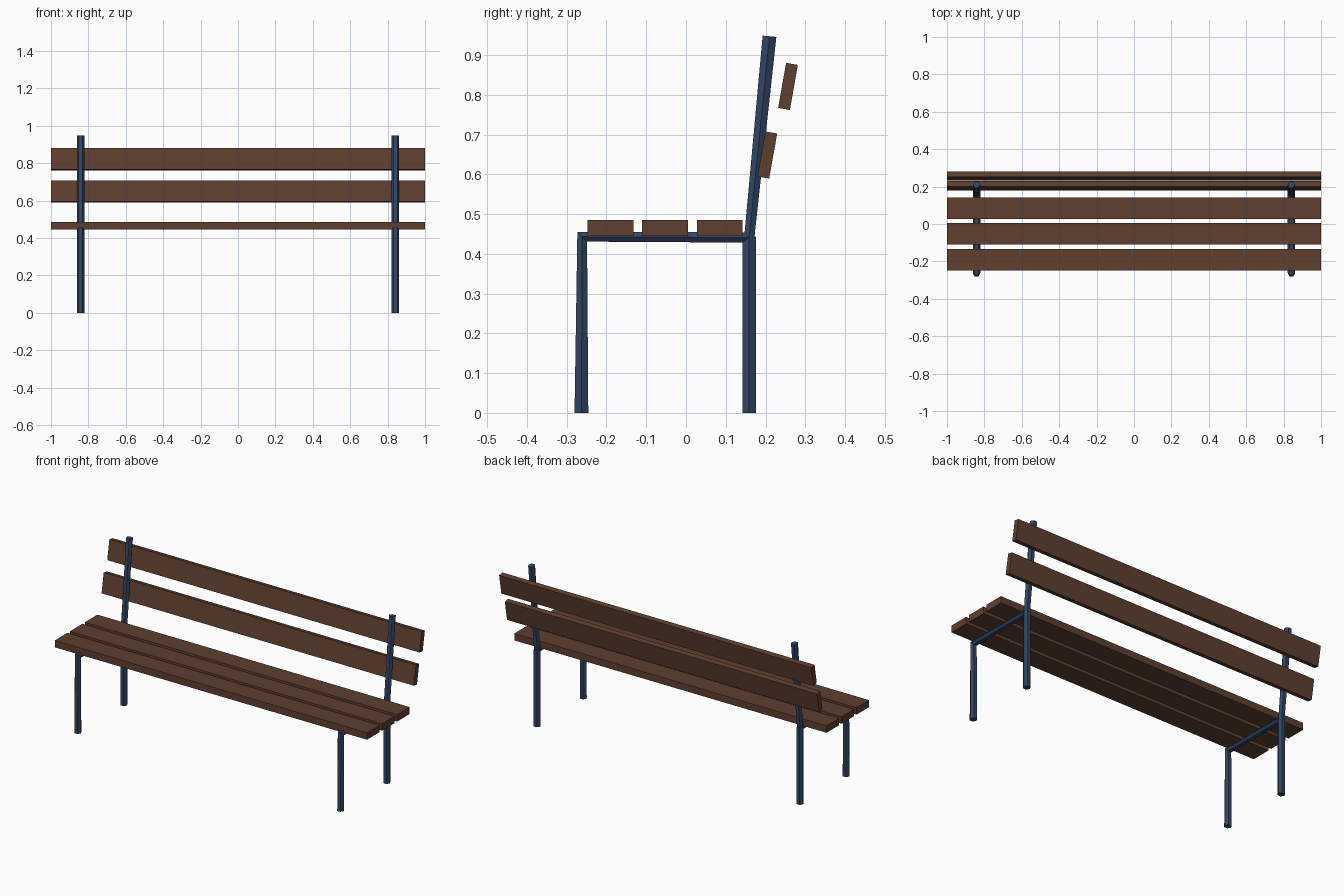
import bpy
import math

if "Cube" in bpy.data.objects:
    bpy.data.objects.remove(bpy.data.objects["Cube"])


def material(name, rgb):
    m = bpy.data.materials.new(name)
    m.diffuse_color = (*rgb, 1)
    m.use_nodes = True
    m.node_tree.nodes["Principled BSDF"].inputs["Base Color"].default_value = m.diffuse_color
    return m


WOOD = material("brown wood", (0.112, 0.050, 0.029))
STEEL = material("blue steel", (0.032, 0.062, 0.135))


def slat(name, y, z, depth, height, tilt=0.0):
    bpy.ops.mesh.primitive_cube_add(size=1, location=(0, y, z), rotation=(tilt, 0, 0))
    ob = bpy.context.object
    ob.name = name
    ob.scale = (2, depth, height)
    ob.data.materials.append(WOOD)


def tube(name, x, path):
    # six-sided bent steel tube following a side profile
    cu = bpy.data.curves.new(name, 'CURVE')
    cu.dimensions = '3D'
    cu.bevel_depth = 0.02
    cu.bevel_resolution = 1
    cu.use_fill_caps = True
    sp = cu.splines.new('POLY')
    sp.points.add(len(path) - 1)
    for p, (y, z) in zip(sp.points, path):
        p.co = (x, y, z, 1)
    sp.use_smooth = False
    cu.materials.append(STEEL)
    ob = bpy.data.objects.new(name, cu)
    bpy.context.collection.objects.link(ob)


# seat slats
for i, y in enumerate((-0.19, -0.053, 0.085)):
    slat(f"seat_slat_{i + 1}", y, 0.465, 0.115, 0.04)

# leaning backrest slats
for i, (y, z) in enumerate(((0.2045, 0.6485), (0.2565, 0.821))):
    slat(f"back_slat_{i + 1}", y, z, 0.03, 0.115, math.radians(-10))

# steel frames: front leg, seat rail and back post in one bend, plus a rear leg
for side, x in (("left", -0.842), ("right", 0.842)):
    tube(f"{side}_frame", x, [(-0.263, 0), (-0.261, 0.443), (0.159, 0.441), (0.21, 0.947)])
    tube(f"{side}_rear_leg", x, [(0.159, 0), (0.159, 0.443)])
